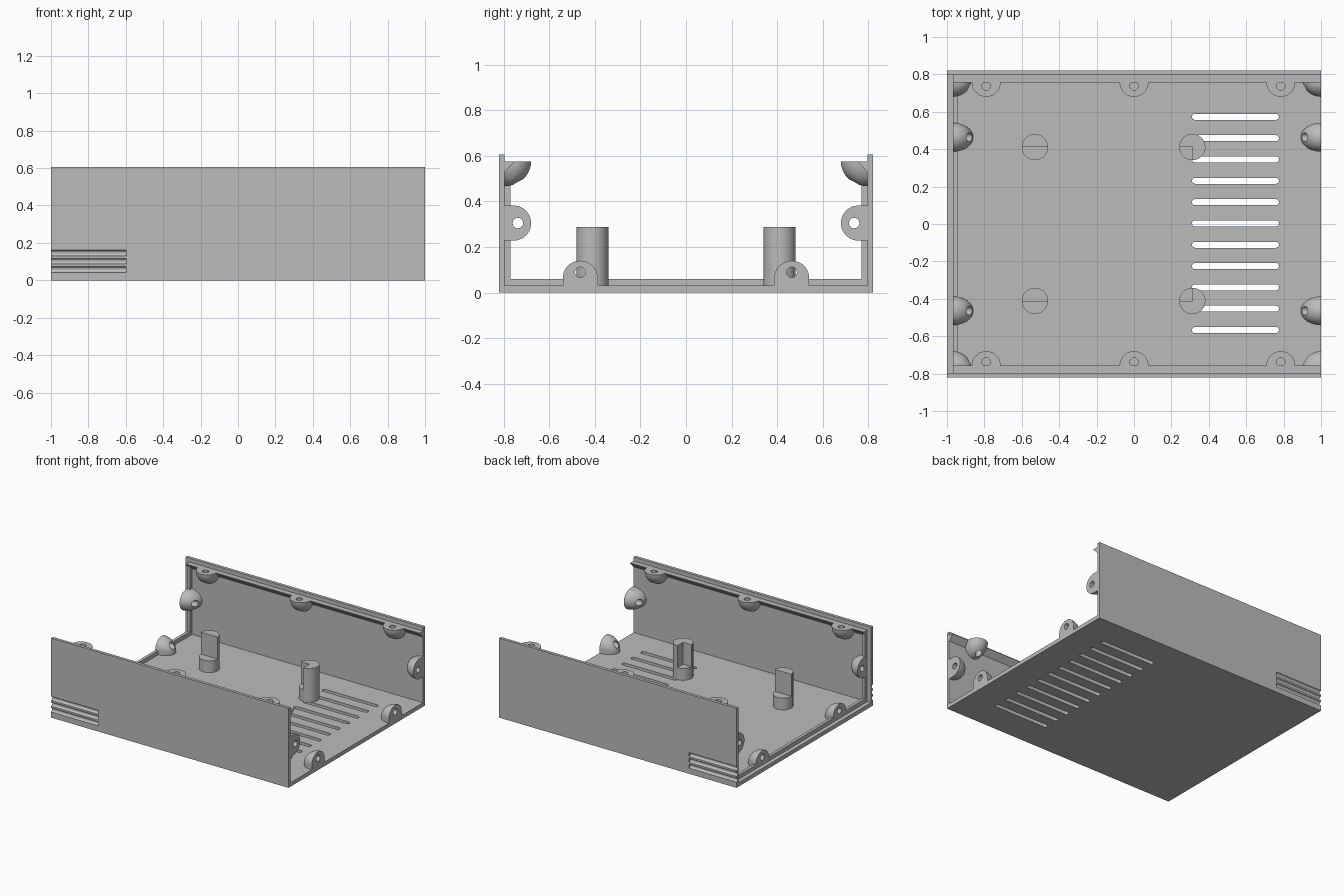
import bpy, bmesh
from math import sin, cos, pi, sqrt, radians
from mathutils import Matrix, Vector

cube = bpy.data.objects.get("Cube")
if cube:
    bpy.data.objects.remove(cube)

grey = bpy.data.materials.new("grey plastic")
grey.use_nodes = True
grey.diffuse_color = (0.5, 0.5, 0.5, 1)
grey.node_tree.nodes["Principled BSDF"].inputs["Base Color"].default_value = (0.5, 0.5, 0.5, 1)

X, Y, Z = Vector((1, 0, 0)), Vector((0, 1, 0)), Vector((0, 0, 1))
WALL, OUT, FLOOR, TOP, LEDGE = 0.797, 0.82, 0.03, 0.605, 0.575
END = -0.968          # where the recessed end begins


def frame(u, v, w, origin):
    m = Matrix((u, v, w)).transposed().to_4x4()
    m.translation = origin
    return m


def loft(name, rings, matrix):
    """Skin matching rings of points and cap both ends."""
    bm = bmesh.new()
    loops = [[bm.verts.new(matrix @ Vector(p)) for p in ring] for ring in rings]
    n = len(loops[0])
    for a, b in zip(loops, loops[1:]):
        for i in range(n):
            j = (i + 1) % n
            bm.faces.new((a[i], a[j], b[j], b[i]))
    bm.faces.new(loops[0])
    bm.faces.new(loops[-1])
    bmesh.ops.recalc_face_normals(bm, faces=bm.faces)
    mesh = bpy.data.meshes.new(name)
    bm.to_mesh(mesh)
    bm.free()
    mesh.materials.append(grey)
    obj = bpy.data.objects.new(name, mesh)
    bpy.context.collection.objects.link(obj)
    return obj


def prism(name, profile, start, end, matrix):
    return loft(name, [[(a, b, w) for a, b in profile] for w in (start, end)], matrix)


def along_x(name, profile, x0, x1):
    return prism(name, profile, x0, x1, frame(Y, Z, X, (0, 0, 0)))


def circle(r, n=32, cx=0, cy=0):
    return [(cx + r * cos(2 * pi * i / n), cy + r * sin(2 * pi * i / n)) for i in range(n)]


def channel(outer, inner, low, floor, top):
    return [(-outer, low), (outer, low), (outer, top), (inner, top),
            (inner, floor), (-inner, floor), (-inner, top), (-outer, top)]


def cut(obj, cutter):
    cutter.hide_render = True
    mod = obj.modifiers.new("cut", "BOOLEAN")
    mod.operation, mod.solver, mod.object = "DIFFERENCE", "EXACT", cutter
    bpy.context.view_layer.objects.active = obj
    bpy.ops.object.modifier_apply(modifier=mod.name)
    bpy.data.objects.remove(cutter)


def smooth(obj):
    bpy.ops.object.select_all(action="DESELECT")
    obj.select_set(True)
    bpy.context.view_layer.objects.active = obj
    bpy.ops.object.shade_smooth_by_angle(angle=radians(35))


# Floor and two side walls
shell = along_x("case_shell", channel(OUT, WALL, 0, FLOOR, TOP), -1, 1)

# Ventilation slots with rounded ends
for i in range(11):
    y, r = 0.003 + (i - 5) * 0.114, 0.016
    arc = [(sin(pi * k / 8) * r, cos(pi * k / 8) * r) for k in range(9)]
    slot = [(0.759 + a, y + b) for a, b in arc] + [(0.326 - a, y - b) for a, b in arc]
    cut(shell, prism("slot_cutter", slot, -0.1, 0.1, Matrix()))

# Finger grooves at one end of both walls
for side in (-1, 1):
    for z in (0.058, 0.102, 0.146):
        cut(shell, along_x("groove_cutter", circle(0.015, 16, side * OUT, z), -1.1, -0.6))
smooth(shell)

# Rib around the recessed end, and ledges with sloped undersides below the rims
along_x("end_rib", channel(0.8, 0.771, 0.025, 0.06, LEDGE), END, -0.945)
for side, label in ((-1, "front"), (1, "back")):
    ledge = [(0.8, LEDGE), (0.757, LEDGE), (0.757, 0.57), (WALL, 0.53), (0.8, 0.53)]
    along_x(label + "_ledge", [(side * a, b) for a, b in ledge], END, 1)


def screw_boss(name, u, v, w, origin, height):
    """Domed lug: arch outline at its flat face, shrinking along w, with a hole."""
    r, depth, rings = 0.077, 0.108, []
    for k in range(13):
        t = sin(pi / 2 * min(k / 12, 0.985))
        s = sqrt(1 - t * t)
        arch = [(r * s * cos(pi * i / 20), (height - r) * s + r * s * sin(pi * i / 20))
                for i in range(21)]
        arch = [(r * s, -0.005)] + arch + [(-r * s, -0.005)]
        rings.append([(a, b, depth * t) for a, b in arch])
    m = frame(u, v, w, origin)
    boss = loft(name, rings, m)
    cut(boss, prism("hole_cutter", circle(0.023, 24, 0, 0.059), -0.05, 0.2, m))
    smooth(boss)


for side, label in ((-1, "front"), (1, "back")):
    inward = -side * Y
    for x, w, end in ((END, X, "right"), (1, -X, "left")):
        screw_boss(f"{label}_{end}_floor_boss", Y, Z, w, (x, side * 0.464, FLOOR), 0.11)
        screw_boss(f"{label}_{end}_wall_boss", Z, inward, w, (x, side * WALL, 0.305), 0.117)
    for x, place in ((-0.79, "right"), (0, "middle"), (0.785, "left")):
        screw_boss(f"{label}_{place}_top_boss", X, inward, -Z, (x, side * WALL, LEDGE), 0.117)

    # Support posts, notched on the side facing the middle
    for x, reach, place in ((-0.53, 0.1, "right"), (0.312, 0, "left")):
        y = side * 0.411
        post = prism(f"{label}_{place}_post", circle(0.07, 40, x, y), 0.025, 0.287, Matrix())
        notch = [(x - 0.1, y), (x + reach, y), (x + reach, y - side * 0.1), (x - 0.1, y - side * 0.1)]
        cut(post, prism("notch_cutter", notch, 0.12, 0.4, Matrix()))
        smooth(post)
